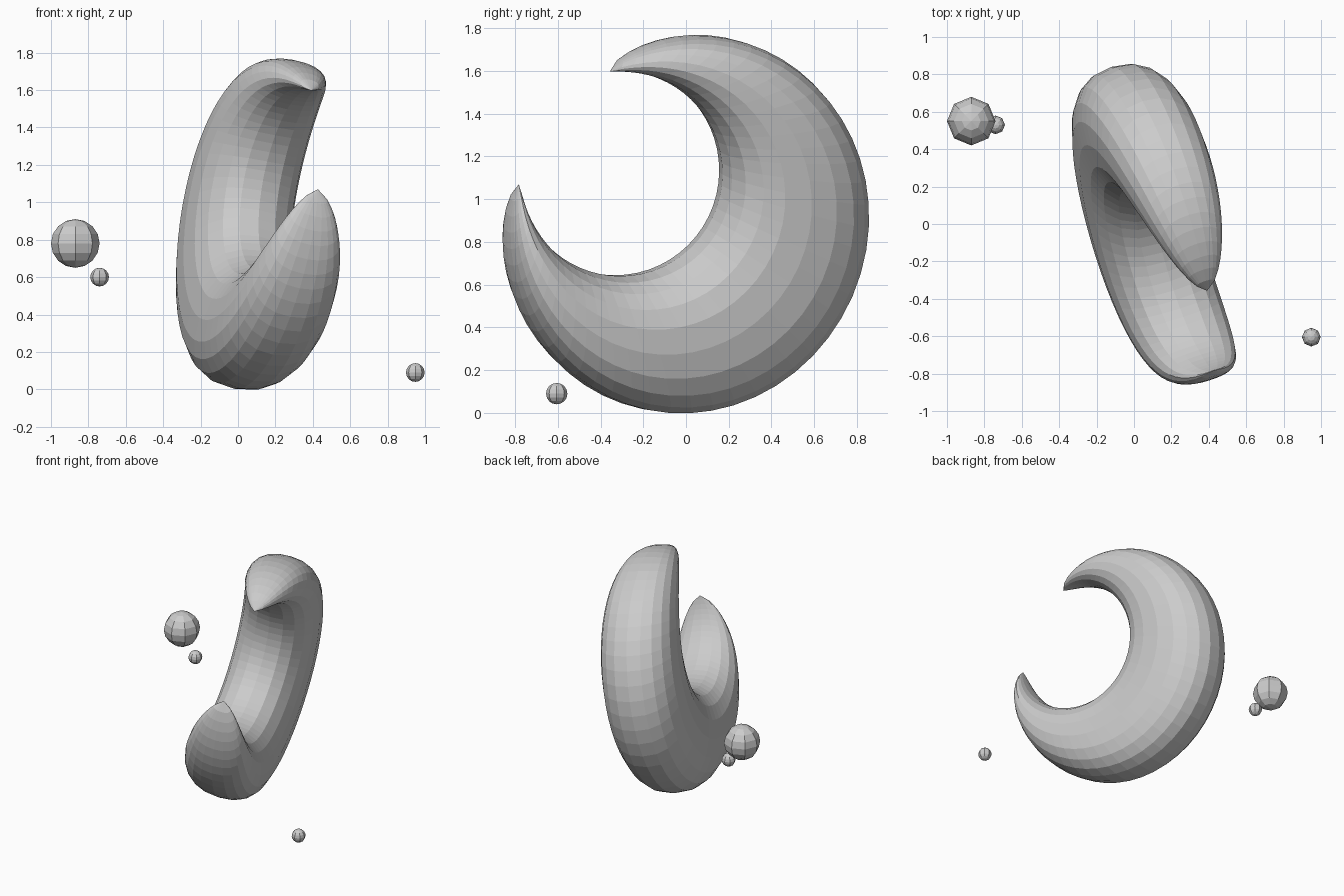
import bpy, bmesh
from math import cos, sin, pi, radians, copysign
from mathutils import Vector

if "Cube" in bpy.data.objects:
    bpy.data.objects.remove(bpy.data.objects["Cube"])

NORMAL = Vector((1, 0.317, -0.187)).normalized()


def on_plane(y, z):
    """Point of the tilted crescent plane seen at (y, z) from the side."""
    return Vector((-0.021 - 0.317 * y + 0.187 * z, y, z))


def arc(cy, cz, ry, rz, deg, lean=0.0):
    a = radians(deg)
    return on_plane(cy + ry * cos(a) + lean * sin(a), cz + rz * sin(a))


def soft(v):
    """Superellipse term: slightly squarer than a plain ellipse."""
    return copysign(abs(v) ** (2 / 2.3), v)


def finish(bm, name):
    bmesh.ops.recalc_face_normals(bm, faces=bm.faces)
    me = bpy.data.meshes.new(name)
    bm.to_mesh(me)
    bm.free()
    ob = bpy.data.objects.new(name, me)
    bpy.context.collection.objects.link(ob)
    return ob


# Crescent: tube lofted between an outer and an inner arc, tapering to two tips
RINGS, SIDES = 50, 20
bm = bmesh.new()
rings = []
for i in range(RINGS + 1):
    t = 2 * i / RINGS - 1
    s = sin(pi / 2 * t) * 0.35 + t * 0.65
    outer = arc(0, 0.885, 0.84, 0.883, -36.5 - 153.5 * s, 0.045)
    inner = arc(-0.307, 1.12, 0.478, 0.48, -39 - 135 * s)
    if i in (0, RINGS):
        rings.append([bm.verts.new(inner)])
        continue
    taper, power = (14, 3.4) if s < 0 else (24, 4.5)  # upper tip is slimmer
    outer = inner.lerp(outer, (1 - abs(s) ** taper) ** 0.5)
    mid, half = (outer + inner) / 2, (outer - inner) / 2
    thick = 0.283 * (1 - abs(s) ** power) ** 0.7
    angles = [2 * pi * k / SIDES for k in range(SIDES)]
    rings.append([bm.verts.new(mid + half * soft(cos(a)) + NORMAL * thick * soft(sin(a)))
                  for a in angles])
for a, b in zip(rings, rings[1:]):
    for k in range(SIDES):
        j = (k + 1) % SIDES
        if len(a) == 1:
            bm.faces.new((a[0], b[k], b[j]))
        elif len(b) == 1:
            bm.faces.new((a[k], b[0], a[j]))
        else:
            bm.faces.new((a[k], b[k], b[j], a[j]))
finish(bm, "crescent_moon")

# Small low-poly orbs floating around the crescent
for name, pos, r in (("large_orb", (-0.87, 0.55, 0.78), 0.13),
                     ("small_orb_left", (-0.74, 0.53, 0.60), 0.05),
                     ("small_orb_right", (0.948, -0.605, 0.09), 0.05)):
    bm = bmesh.new()
    bmesh.ops.create_uvsphere(bm, u_segments=8, v_segments=8, radius=r)
    finish(bm, name).location = pos
